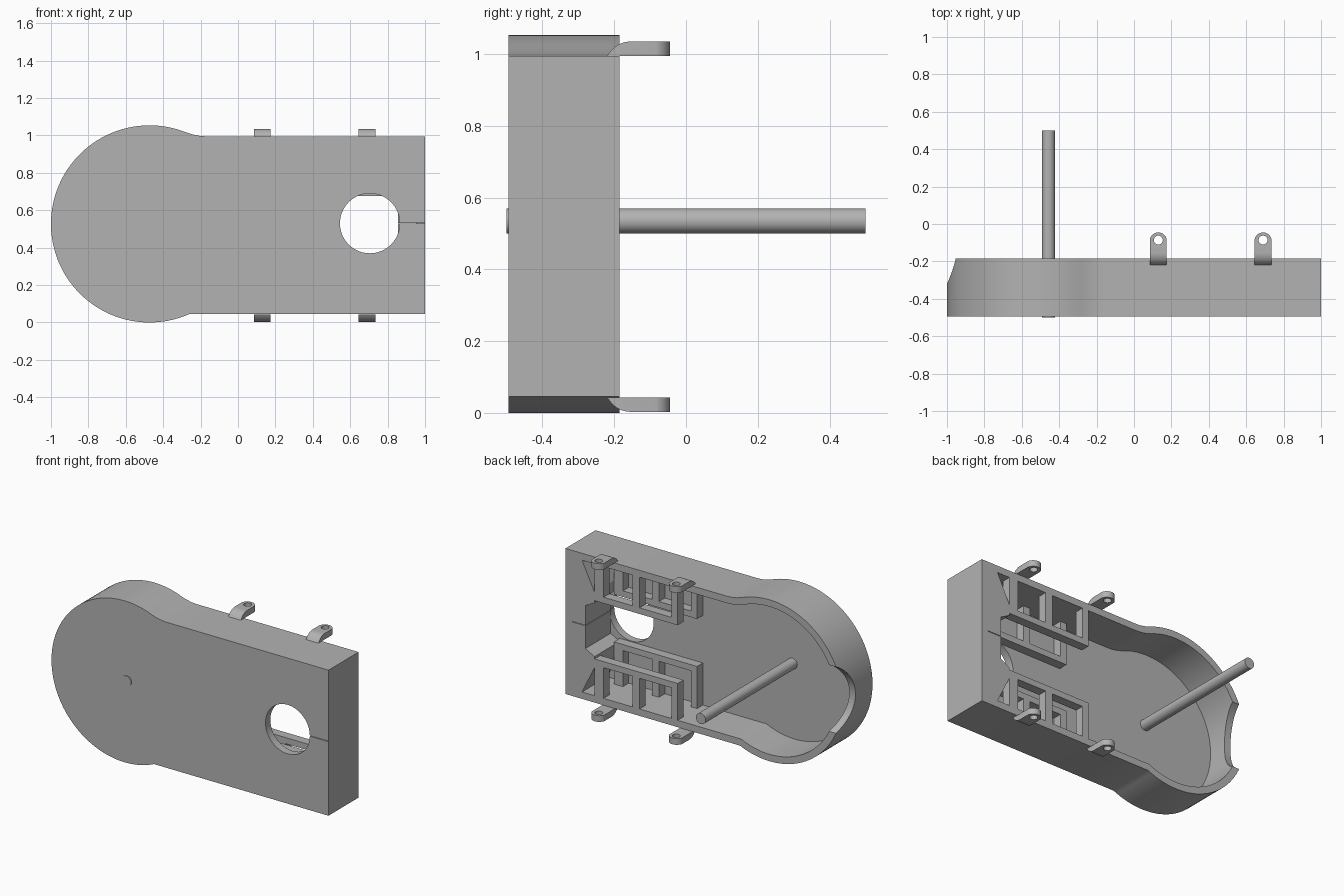
import bpy, bmesh
from math import sin, cos, pi, asin, sqrt

cube = bpy.data.objects.get("Cube")
if cube:
    bpy.data.objects.remove(cube, do_unlink=True)

GREY = (0.45, 0.45, 0.45, 1)
mat = bpy.data.materials.new("plain grey")
mat.use_nodes = True
mat.diffuse_color = GREY
mat.node_tree.nodes["Principled BSDF"].inputs["Base Color"].default_value = GREY

FRONT, FLOOR, BACK = -0.495, -0.445, -0.185   # depth planes of the housing
MID = 0.52                                    # height of the symmetry line


def prism(name, pts, a, b, axis="y"):
    """Extrude a 2D outline from a to b along an axis."""
    place = {"x": lambda u, v, t: (t, u, v),
             "y": lambda u, v, t: (u, t, v),
             "z": lambda u, v, t: (u, v, t)}[axis]
    bm = bmesh.new()
    ends = [[bm.verts.new(place(u, v, t)) for u, v in pts] for t in (a, b)]
    for ring in ends:
        bm.faces.new(ring)
    n = len(pts)
    for i in range(n):
        j = (i + 1) % n
        bm.faces.new((ends[0][i], ends[0][j], ends[1][j], ends[1][i]))
    bmesh.ops.recalc_face_normals(bm, faces=bm.faces)
    mesh = bpy.data.meshes.new(name)
    bm.to_mesh(mesh)
    bm.free()
    mesh.materials.append(mat)
    obj = bpy.data.objects.new(name, mesh)
    bpy.context.collection.objects.link(obj)
    return obj


def arc(cx, cy, r, start, end, n):
    return [(cx + r * cos(start + (end - start) * i / n),
             cy + r * sin(start + (end - start) * i / n)) for i in range(n + 1)]


def circle(cx, cy, r, n=48):
    return arc(cx, cy, r, 0, 2 * pi, n)[:-1]


def rect(u0, u1, v0, v1):
    return [(u0, v0), (u1, v0), (u1, v1), (u0, v1)]


def boolean(obj, tool, operation="DIFFERENCE"):
    mod = obj.modifiers.new("cut", "BOOLEAN")
    mod.operation, mod.solver, mod.object = operation, "EXACT", tool
    bpy.context.view_layer.objects.active = obj
    bpy.ops.object.modifier_apply(modifier=mod.name)
    bpy.data.objects.remove(tool, do_unlink=True)


def smooth(obj):
    bpy.ops.object.select_all(action="DESELECT")
    obj.select_set(True)
    bpy.context.view_layer.objects.active = obj
    bpy.ops.object.shade_smooth_by_angle(angle=pi / 6)


def outline(inset):
    """Round end, blended into a straight body on the upper side."""
    cx, cz, r = -0.473, 0.527, 0.527 - inset
    top, bottom = 0.995 - inset, 0.045 + inset
    start = pi / 2 - asin(0.19 / r)
    end = pi + asin((cz - bottom) / r)
    shoulder = cz + sqrt(r * r - 0.19 ** 2)
    blend = [(-0.17, top), (-0.205, top + 0.1 * (shoulder - top)),
             (-0.245, top + 0.45 * (shoulder - top))]
    right = 1 - inset
    # the lower arc ends where it meets the straight bottom edge
    end = 2 * pi - asin((cz - bottom) / r) if end > pi else end
    end = pi + (2 * pi - end)
    end = 3 * pi - end
    return ([(right, bottom), (right, top)] + blend
            + arc(cx, cz, r, start, end, 72))


# Housing shell, open at the back
shell = prism("housing_shell", outline(0), FRONT, BACK)
boolean(shell, prism("pocket", outline(0.045), FLOOR, 0))
boolean(shell, prism("round_window", circle(0.705, 0.53, 0.16, 64), -0.6, -0.4))
boolean(shell, prism("end_notch", circle(-0.078, 0.527, 0.242, 64), -1.1, -0.8, "x"))
boolean(shell, prism("front_seam", rect(0.8, 0.997, 0.528, 0.532), -0.6, -0.4))
smooth(shell)

# End block with a channel and sloped gussets
half = [(0.955, 0.09), (0.88, 0.09), (0.79, 0.275), (0.79, 0.345), (0.856, 0.38)]
block = prism("end_block", half + [(x, 2 * MID - z) for x, z in reversed(half)],
              FLOOR, BACK)
# trim the part that would show through the round window
boolean(block, prism("block_seam", rect(0.8, 0.952, 0.528, 0.532), -0.6, 0))

# Two ladder frames above and below the channel, at two depths
for side in ("lower", "upper"):
    def span(z0, z1):
        return (z0, z1) if side == "lower" else (2 * MID - z1, 2 * MID - z0)
    for layer, y0, y1, rail0, rail1 in (("outer", BACK - 0.06, BACK, 0.29, 0.33),
                                        ("inner", FLOOR, -0.385, 0.325, 0.365)):
        prism(f"{side}_{layer}_rail", rect(0.19, 0.79, *span(rail0, rail1)), y0, y1)
        for i, (x0, x1) in enumerate(((0.19, 0.235), (0.465, 0.515), (0.725, 0.79))):
            prism(f"{side}_{layer}_post_{i + 1}", rect(x0, x1, *span(0.09, rail0)), y0, y1)

# Mounting tabs with screw holes
for side in ("upper", "lower"):
    for i, x in enumerate((0.13, 0.69)):
        ramp = [(-0.22, 0.995)] + arc(-0.155, 0.965, 0.07, pi * 0.8, pi / 2, 8)
        profile = ramp + [(-0.03, 1.035), (-0.03, 0.995)]
        if side == "lower":
            profile = [(y, 1.038 - z) for y, z in profile]
        tab = prism(f"{side}_tab_{i + 1}", profile, x - 0.045, x + 0.045, "x")
        plan = [(x - 0.046, -0.3), (x + 0.046, -0.3)] + arc(x, -0.091, 0.046, 0, pi, 20)
        boolean(tab, prism("tab_plan", plan, -0.5, 1.5, "z"), "INTERSECT")
        boolean(tab, prism("tab_hole", circle(x, -0.086, 0.024, 24), -0.5, 1.5, "z"))
        smooth(tab)

# Long shaft through the round end
smooth(prism("shaft", circle(-0.457, 0.535, 0.035, 32), -0.5, 0.5))
